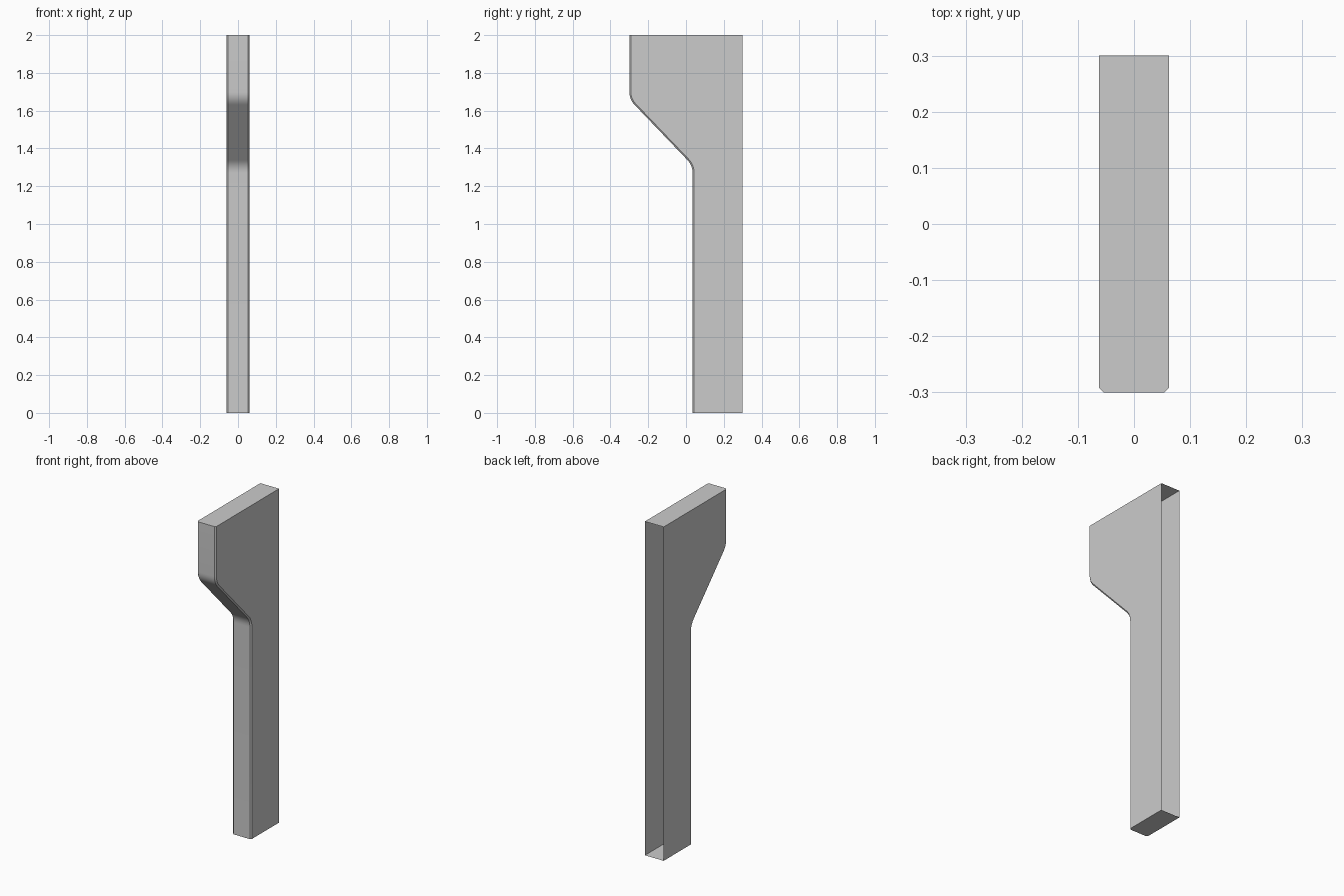
import bpy, bmesh
from mathutils import Vector

if "Cube" in bpy.data.objects:
    bpy.data.objects.remove(bpy.data.objects["Cube"])

HALF_W = 0.062    # half thickness along x
CHAMFER = 0.008   # chamfer on the long front edges
FILLET = 0.04     # tangent length of the two rounded bends


def rounded(prev, corner, nxt, steps=6):
    """Points of a smooth bend replacing a sharp profile corner."""
    p, c, n = Vector(prev), Vector(corner), Vector(nxt)
    a = c + (p - c).normalized() * FILLET
    b = c + (n - c).normalized() * FILLET
    return [a * (1 - t) ** 2 + c * 2 * t * (1 - t) + b * t ** 2
            for t in (i / steps for i in range(steps + 1))]


# Side profile (y, z): front outline from top to bottom, then the open back
top, upper, lower, foot = (-0.3, 2.0), (-0.3, 1.66), (0.035, 1.31), (0.035, 0.0)
front = [Vector(top), *rounded(top, upper, lower),
         *rounded(upper, lower, foot), Vector(foot)]
outline = front + [Vector((0.3, 0.0)), Vector((0.3, 2.0))]

# Extrude the profile across x
bm = bmesh.new()
left = [bm.verts.new((-HALF_W, p.x, p.y)) for p in outline]
right = [bm.verts.new((HALF_W, p.x, p.y)) for p in outline]
bm.faces.new(left)
bm.faces.new(right[::-1])
count = len(outline)
back_index = count - 2
for i in range(count):
    if i == back_index:      # the back stays open
        continue
    j = (i + 1) % count
    bm.faces.new((left[i], right[i], right[j], left[j]))
bmesh.ops.recalc_face_normals(bm, faces=bm.faces)

# Chamfer both long edges of the front
edges = [bm.edges.get((side[i], side[i + 1]))
         for side in (left, right) for i in range(len(front) - 1)]
bmesh.ops.bevel(bm, geom=edges, offset=CHAMFER, offset_type='OFFSET',
                segments=1, affect='EDGES', clamp_overlap=True)
# Make sure the shell faces outward
bm.normal_update()
side_face = max(bm.faces, key=lambda f: f.calc_center_median().x)
if side_face.normal.x < 0:
    bmesh.ops.reverse_faces(bm, faces=bm.faces)

mesh = bpy.data.meshes.new("bracket_panel")
bm.to_mesh(mesh)
bm.free()
panel = bpy.data.objects.new("bracket_panel", mesh)
bpy.context.collection.objects.link(panel)

# Smooth bends, crisp chamfers
bpy.context.view_layer.objects.active = panel
panel.select_set(True)
bpy.ops.object.shade_smooth_by_angle(angle=0.52)
